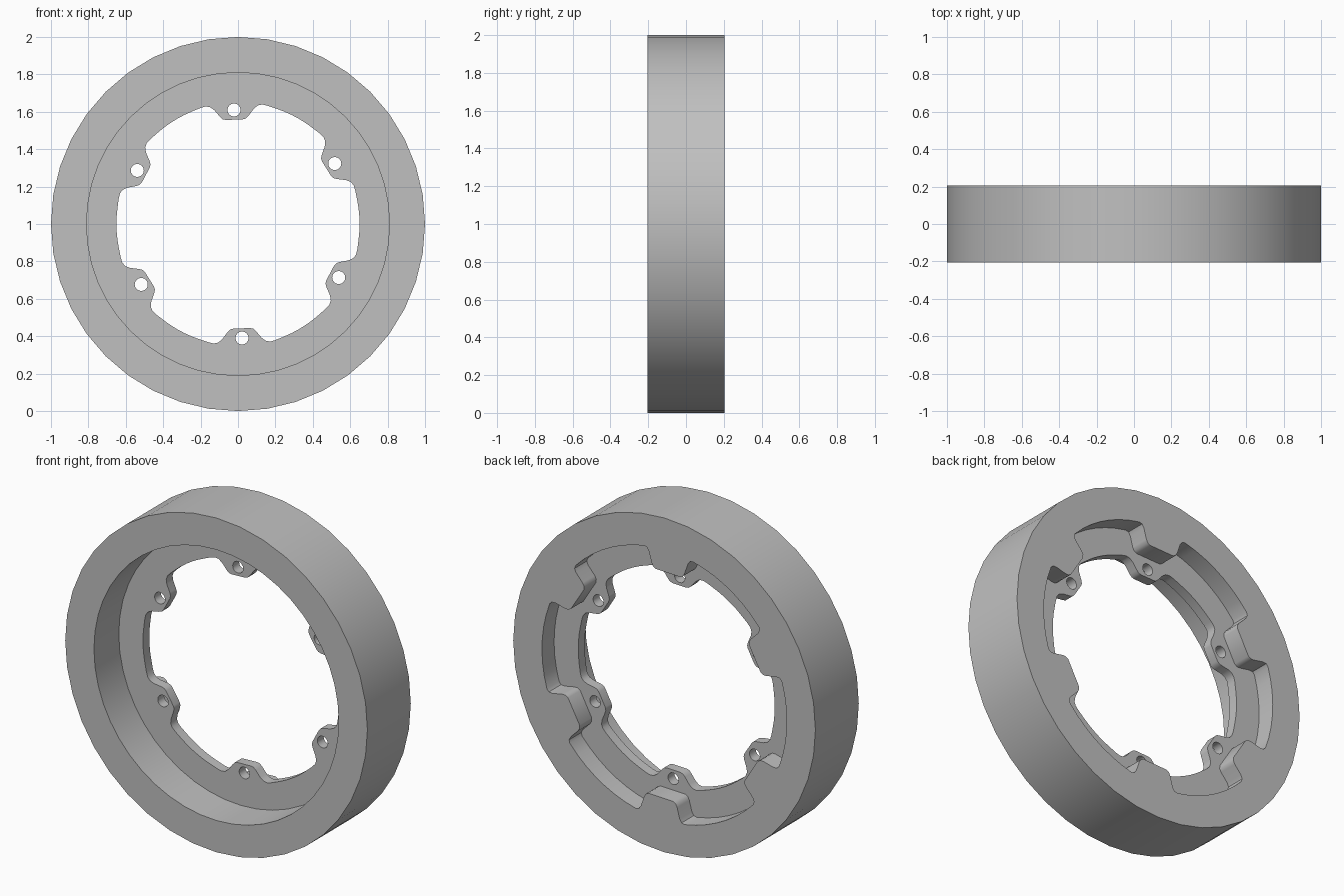
import bpy, bmesh
from math import radians, cos, sin

cube = bpy.data.objects.get("Cube")
if cube:
    bpy.data.objects.remove(cube, do_unlink=True)

HALF = 0.205           # half of the ring width
TURN = 92              # angle of the first tab, in degrees
FLANGE = (0.03, 0.09)  # front and back of the thin flange


def polar(r, deg, centre=(0, 1)):
    a = radians(deg)
    return centre[0] + r * cos(a), centre[1] + r * sin(a)


def circle(r, count, centre=(0, 1)):
    return [polar(r, 360 * i / count, centre) for i in range(count)]


def scalloped(half_shape, arc_radius, steps=7):
    """Six mirrored inward bumps joined by arcs; half_shape is (angle, radius)."""
    bump = [(-a, r) for a, r in half_shape] + half_shape[::-1]
    edge = half_shape[0][0]
    gap = 60 - 2 * edge
    bump += [(edge + gap * i / steps, arc_radius) for i in range(1, steps)]
    return [polar(r, TURN + 60 * k + a) for k in range(6) for a, r in bump]


def prism(name, outline, y0, y1):
    bm = bmesh.new()
    base = bm.faces.new([bm.verts.new((x, y0, z)) for x, z in outline])
    ext = bmesh.ops.extrude_face_region(bm, geom=[base], use_keep_orig=True)
    for v in ext["geom"]:
        if isinstance(v, bmesh.types.BMVert):
            v.co.y = y1
    bmesh.ops.recalc_face_normals(bm, faces=bm.faces)
    mesh = bpy.data.meshes.new(name)
    bm.to_mesh(mesh)
    bm.free()
    obj = bpy.data.objects.new(name, mesh)
    bpy.context.collection.objects.link(obj)
    return obj


def cut(target, cutter):
    cutter.hide_render = True
    mod = target.modifiers.new(cutter.name, "BOOLEAN")
    mod.operation = "DIFFERENCE"
    mod.solver = "EXACT"
    mod.object = cutter
    bpy.context.view_layer.objects.active = target
    bpy.ops.object.modifier_apply(modifier=mod.name)
    bpy.data.objects.remove(cutter, do_unlink=True)


# Solid disc that becomes the ring
ring = prism("flanged_ring", circle(1, 40), -HALF, HALF)

# Wide bore at the front
cut(ring, prism("front_bore", circle(0.81, 48), -HALF - 0.1, FLANGE[0]))

# Recess at the back, leaving six square lugs
lug = [(11.5, 0.81), (10.2, 0.802), (9.5, 0.78), (8.8, 0.715), (8.2, 0.695), (6.8, 0.683)]
cut(ring, prism("back_recess", scalloped(lug, 0.81), FLANGE[1], HALF + 0.1))

# Opening through the flange, leaving six rounded tabs
tab = [(16, 0.652), (13.5, 0.652), (11.5, 0.643), (9.8, 0.622), (7.6, 0.582), (6.3, 0.566), (4.6, 0.56)]
cut(ring, prism("flange_opening", scalloped(tab, 0.65), -HALF, HALF))

# One bolt hole in each tab
for k in range(6):
    hole = circle(0.035, 16, polar(0.61, TURN + 60 * k))
    cut(ring, prism("bolt_hole", hole, -HALF, HALF))

# Single plain grey finish
grey = bpy.data.materials.new("plain_grey")
grey.use_nodes = True
colour = (0.53, 0.53, 0.53, 1)
grey.diffuse_color = colour
grey.node_tree.nodes["Principled BSDF"].inputs["Base Color"].default_value = colour
ring.data.materials.clear()
ring.data.materials.append(grey)

# Smooth walls with crisp rims
bpy.ops.object.select_all(action="DESELECT")
ring.select_set(True)
bpy.context.view_layer.objects.active = ring
bpy.ops.object.shade_smooth_by_angle(angle=radians(35))
